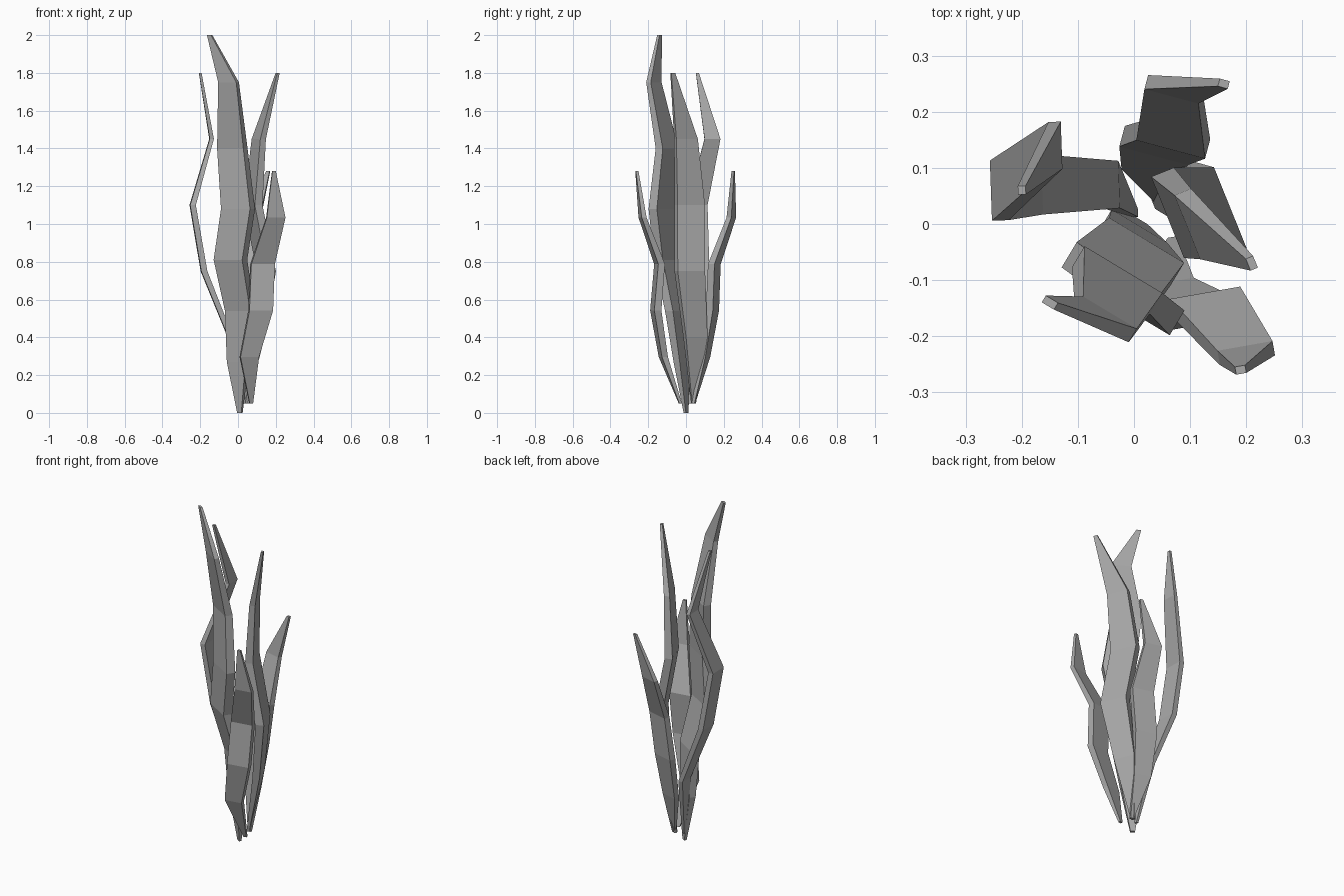
import bpy, bmesh
from math import pi, sin, cos, radians
from mathutils import Vector

cube = bpy.data.objects.get("Cube")
if cube:
    bpy.data.objects.remove(cube, do_unlink=True)

# Single matte grey for every blade
grey = bpy.data.materials.new("stone_grey")
grey.use_nodes = True
colour = (0.4, 0.4, 0.4, 1)
grey.diffuse_color = colour
shader = grey.node_tree.nodes["Principled BSDF"]
shader.inputs["Base Color"].default_value = colour


def even_heights(bottom, top, count):
    """Equally spaced ring heights from the root to the tip."""
    return [bottom + (top - bottom) * i / (count - 1) for i in range(count)]


def add_ring(bm, centre, width, thickness, angle):
    """Add the four corners of a flat rectangular cross-section."""
    along = Vector((cos(angle), sin(angle), 0)) * width / 2
    across = Vector((-sin(angle), cos(angle), 0)) * thickness / 2
    corners = (-along - across, along - across, along + across, across - along)
    return [bm.verts.new(centre + corner) for corner in corners]


def add_blade(name, width, degrees, heights, path):
    """Loft a bent blade along its path, tapering to the root and the tip."""
    bm = bmesh.new()
    rings = []
    bottom, top = heights[0], heights[-1]
    for height, (x, y) in zip(heights, path):
        along = (height - bottom) / (top - bottom)
        swell = max(0.14, abs(sin(pi * along)) ** 0.5)
        size = width * swell
        thickness = max(0.014, size * (0.34 - along * 0.1))
        centre = Vector((x, y, height))
        rings.append(add_ring(bm, centre, size, thickness, radians(degrees)))

    # Side walls between neighbouring rings, then the two end caps
    for lower, upper in zip(rings, rings[1:]):
        for side in range(4):
            after = (side + 1) % 4
            bm.faces.new((lower[side], lower[after], upper[after], upper[side]))
    bm.faces.new(reversed(rings[0]))
    bm.faces.new(rings[-1])

    mesh = bpy.data.meshes.new(name)
    bm.to_mesh(mesh)
    bm.free()
    mesh.materials.append(grey)
    blade = bpy.data.objects.new(name, mesh)
    bpy.context.collection.objects.link(blade)


medium_heights = even_heights(0.05, 1.8, 6)
short_heights = even_heights(0.05, 1.28, 6)

# Tallest blade, rising at the front
add_blade("tall_front_blade", 0.18, -31,
          even_heights(0, 1.08, 5) + [1.4, 1.75, 2],
          [(0.01, 0), (0, -0.02), (0.01, -0.05), (-0.04, -0.1),
           (0, -0.13), (-0.03, -0.1), (-0.05, -0.17), (-0.15, -0.14)])

# Two medium blades, one on each side
add_blade("left_blade", 0.16, -68, medium_heights,
          [(0.04, 0.04), (0.1, 0.05), (0.15, 0.02),
           (0.08, 0.02), (0.11, 0), (0.21, -0.07)])
add_blade("right_blade", 0.11, 92, medium_heights,
          [(0, 0.02), (-0.04, 0.07), (-0.18, 0.07),
           (-0.24, 0.06), (-0.14, 0.14), (-0.2, 0.06)])

# Two short blades, front and back
add_blade("short_front_blade", 0.13, 10, short_heights,
          [(0.07, -0.03), (0.06, -0.12), (0.12, -0.16),
           (0.13, -0.14), (0.2, -0.23), (0.19, -0.26)])
add_blade("short_back_blade", 0.13, -15, short_heights,
          [(0.05, 0.04), (0.03, 0.1), (0.04, 0.14),
           (0.07, 0.15), (0.07, 0.24), (0.16, 0.25)])
